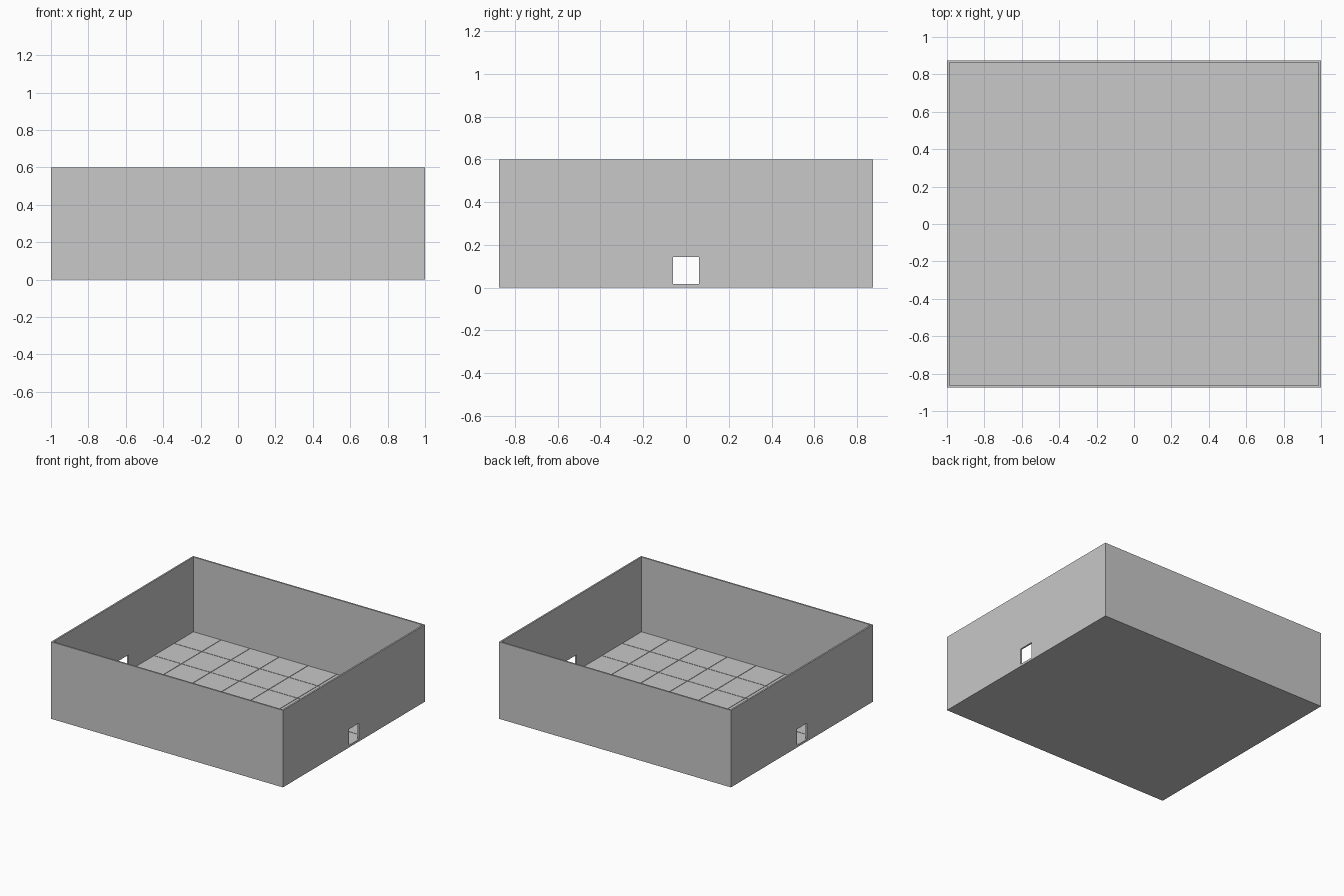
import bpy
import bmesh
from mathutils import Matrix, Vector

default = bpy.data.objects.get("Cube")
if default:
    bpy.data.objects.remove(default, do_unlink=True)

WIDTH, DEPTH, HEIGHT = 2.0, 1.75, 0.6
WALL = 0.0125
SLAB, FLOOR = 0.0125, 0.0175
TILE, GAP = 0.25, 0.004
COLUMNS, ROWS = 8, 7

grey = bpy.data.materials.new("plain grey")
grey.use_nodes = True
colour = (0.58, 0.58, 0.58, 1)
grey.diffuse_color = colour
grey.node_tree.nodes["Principled BSDF"].inputs["Base Color"].default_value = colour


def add_box(bm, low, high):
    low, high = Vector(low), Vector(high)
    matrix = Matrix.Translation((low + high) / 2) @ Matrix.Diagonal((*(high - low), 1))
    bmesh.ops.create_cube(bm, size=1, matrix=matrix)


def boxes(name, corners):
    bm = bmesh.new()
    for low, high in corners:
        add_box(bm, low, high)
    mesh = bpy.data.meshes.new(name)
    bm.to_mesh(mesh)
    bm.free()
    mesh.materials.append(grey)
    obj = bpy.data.objects.new(name, mesh)
    bpy.context.collection.objects.link(obj)
    return obj


def cut(target, cutter):
    modifier = target.modifiers.new("opening", "BOOLEAN")
    modifier.operation = "DIFFERENCE"
    modifier.solver = "EXACT"
    modifier.object = cutter
    bpy.context.view_layer.objects.active = target
    bpy.ops.object.modifier_apply(modifier=modifier.name)
    bpy.data.objects.remove(cutter, do_unlink=True)


x, y = WIDTH / 2, DEPTH / 2
ix, iy = x - WALL, y - WALL

# Open-topped room with a base slab
room = boxes("room_shell", [((-x, -y, 0), (x, y, HEIGHT))])
cut(room, boxes("room_cutter", [((-ix, -iy, SLAB), (ix, iy, HEIGHT + 0.1))]))

# Facing doorways through both side walls
cut(room, boxes("door_cutter", [((-x - 0.1, -0.06, FLOOR), (x + 0.1, 0.06, 0.1425))]))

# Floor tiles with narrow joints, trimmed where they meet the walls
tiles = []
for column in range(COLUMNS):
    for row in range(ROWS):
        left, front = column * TILE - x, row * TILE - y
        low = (max(left + GAP / 2, -ix), max(front + GAP / 2, -iy), SLAB)
        high = (min(left + TILE - GAP / 2, ix), min(front + TILE - GAP / 2, iy), FLOOR)
        tiles.append((low, high))
boxes("floor_tiles", tiles)
